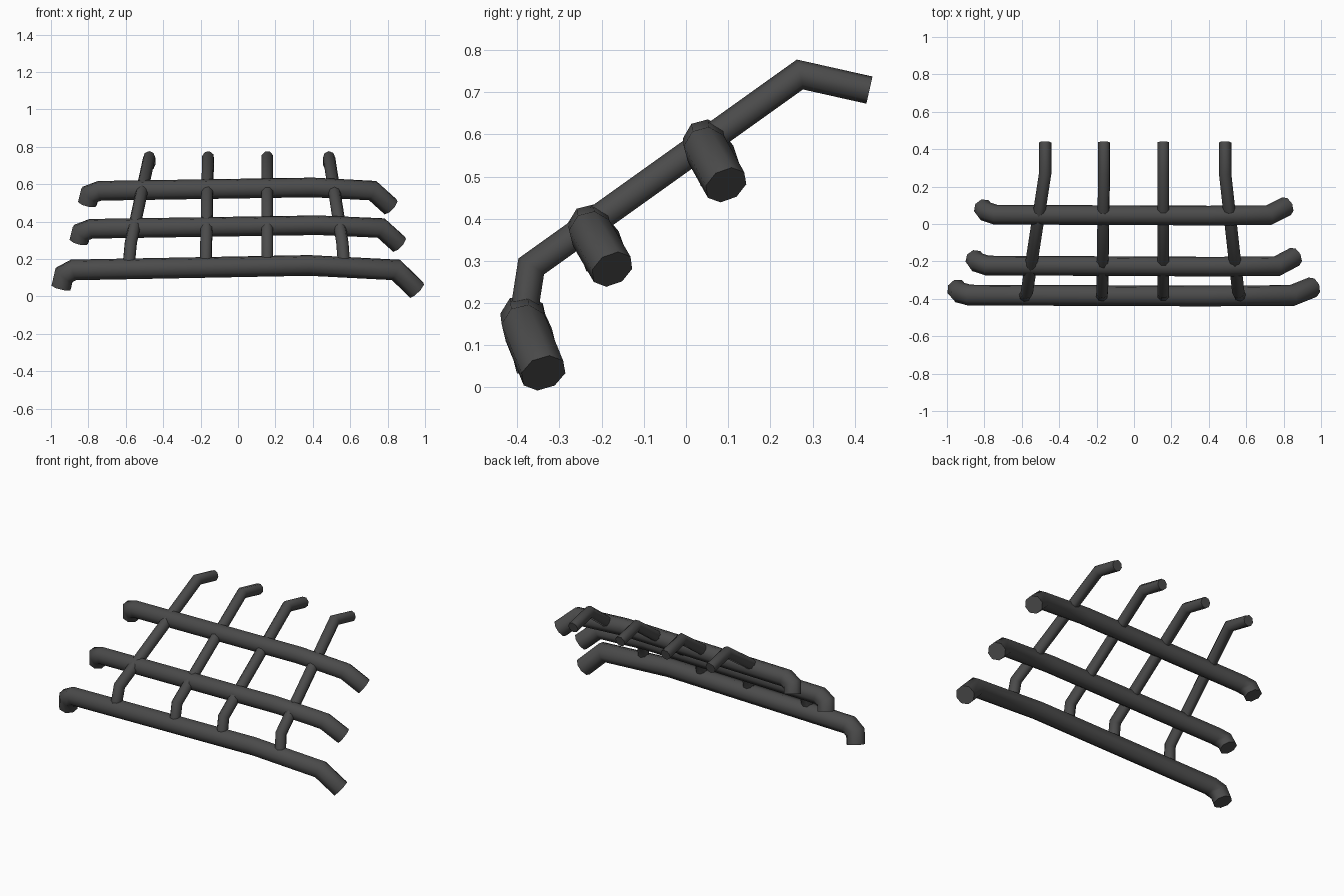
import bpy, bmesh, math
from mathutils import Vector

if "Cube" in bpy.data.objects:
    bpy.data.objects.remove(bpy.data.objects["Cube"])


def tube(name, points, radius, sides, phase=0.0):
    """Sweep a regular polygon along a polyline with mitred bends and capped ends."""
    pts = [Vector(p) for p in points]
    dirs = [(b - a).normalized() for a, b in zip(pts, pts[1:])]
    d = dirs[0]
    side = d.cross(Vector((0, 0, 1))).normalized()
    up = side.cross(d)
    ring = []
    for i in range(sides):
        a = phase + 2 * math.pi * i / sides
        ring.append(pts[0] + radius * (math.cos(a) * side + math.sin(a) * up))
    bm = bmesh.new()
    rings = [[bm.verts.new(v) for v in ring]]
    for i in range(1, len(pts)):
        d = dirs[i - 1]
        n = (d + dirs[i]).normalized() if i < len(dirs) else d
        ring = [v + d * ((pts[i] - v).dot(n) / d.dot(n)) for v in ring]
        rings.append([bm.verts.new(v) for v in ring])
    for r, s in zip(rings, rings[1:]):
        for k in range(sides):
            m = (k + 1) % sides
            bm.faces.new((r[k], r[m], s[m], s[k]))
    bm.faces.new(rings[0])
    bm.faces.new(rings[-1])
    bmesh.ops.recalc_face_normals(bm, faces=bm.faces)
    me = bpy.data.meshes.new(name)
    bm.to_mesh(me)
    bm.free()
    ob = bpy.data.objects.new(name, me)
    bpy.context.collection.objects.link(ob)
    me.materials.append(steel)
    bpy.context.view_layer.objects.active = ob
    bpy.ops.object.select_all(action='DESELECT')
    ob.select_set(True)
    bpy.ops.object.shade_smooth_by_angle(angle=math.radians(50))


steel = bpy.data.materials.new("dark_steel")
steel.diffuse_color = (0.07, 0.07, 0.07, 1)
steel.use_nodes = True
steel.node_tree.nodes["Principled BSDF"].inputs["Base Color"].default_value = steel.diffuse_color

# Cross bars: slightly bowed, ends bent down and back
tube("lower_bar", [(-0.945, -0.35, 0.05), (-0.93, -0.367, 0.115), (-0.88, -0.38, 0.142),
                   (0.38, -0.385, 0.166), (0.845, -0.382, 0.142), (0.955, -0.338, 0.034)],
     0.056, 8, math.pi / 8)
tube("middle_bar", [(-0.85, -0.188, 0.295), (-0.838, -0.205, 0.342), (-0.785, -0.222, 0.362),
                    (0.43, -0.228, 0.381), (0.765, -0.225, 0.366), (0.86, -0.175, 0.28)],
     0.053, 8, math.pi / 8)
tube("upper_bar", [(-0.805, 0.083, 0.497), (-0.793, 0.067, 0.545), (-0.74, 0.05, 0.565),
                   (0.4, 0.045, 0.583), (0.72, 0.047, 0.566), (0.815, 0.095, 0.48)],
     0.053, 8, math.pi / 8)

# Long rods: (x at foot, x at lower bend, x at upper end)
for i, (xf, xb, xt) in enumerate([(-0.585, -0.573, -0.475), (-0.173, -0.17, -0.16),
                                  (0.157, 0.157, 0.157), (0.568, 0.558, 0.487)]):
    tube(f"long_rod_{i + 1}", [(xf, -0.387, 0.16), (xb, -0.367, 0.287),
                               (xt, 0.27, 0.742), (xt, 0.435, 0.705)], 0.033, 8, math.pi / 8)
